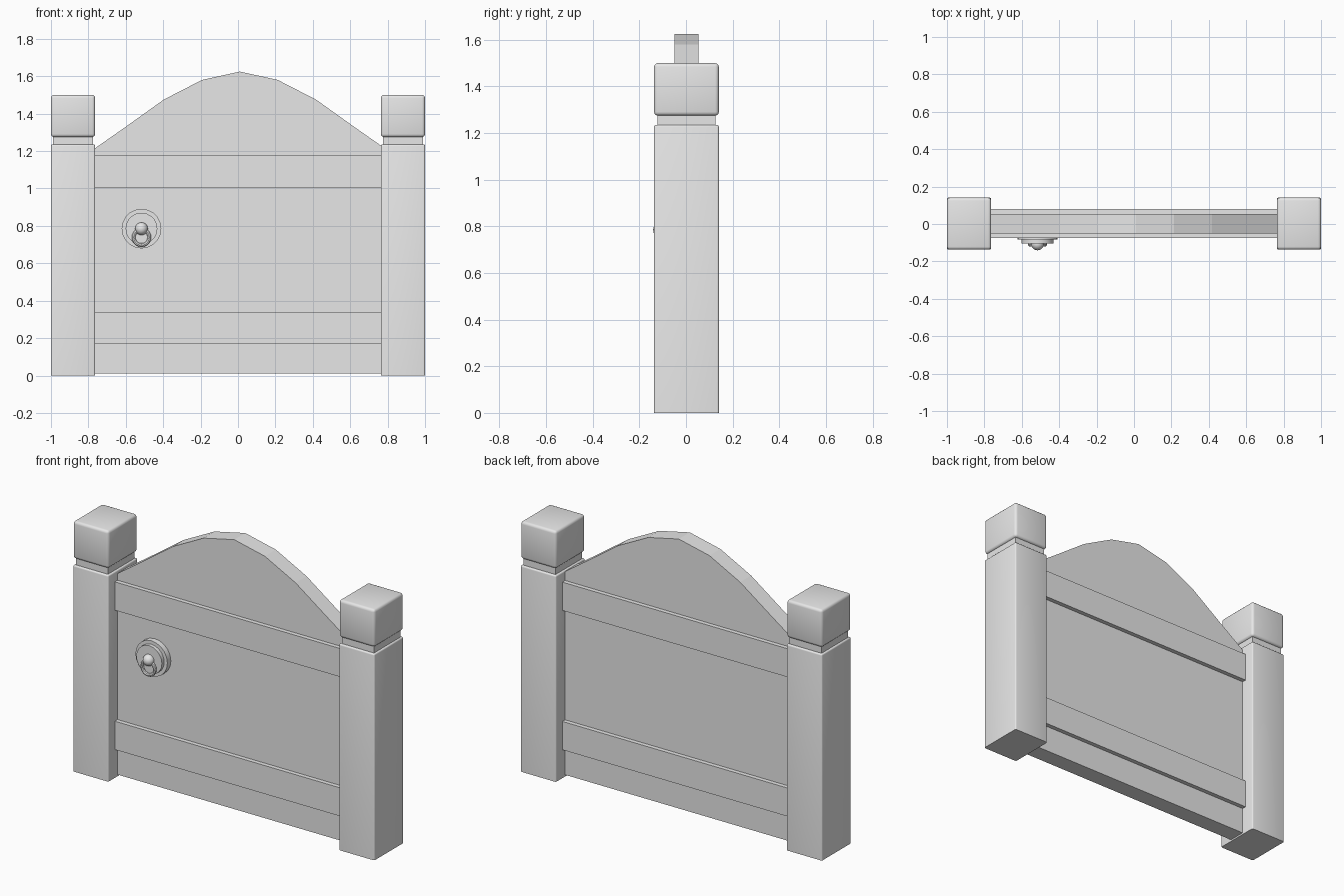
import bpy, bmesh, math
from mathutils import Matrix, Vector

cube = bpy.data.objects.get("Cube")
if cube:
    bpy.data.objects.remove(cube, do_unlink=True)

grey = bpy.data.materials.new("plain grey")
grey.use_nodes = True
grey.diffuse_color = (0.8, 0.8, 0.8, 1)
grey.node_tree.nodes["Principled BSDF"].inputs["Base Color"].default_value = (0.8, 0.8, 0.8, 1)

MID_Y = 0.002          # depth centre of the gate
KNOB_X, KNOB_Z = -0.516, 0.785


def finish(name, bm, smooth=False):
    bmesh.ops.recalc_face_normals(bm, faces=bm.faces)
    mesh = bpy.data.meshes.new(name)
    bm.to_mesh(mesh)
    bm.free()
    mesh.materials.append(grey)
    obj = bpy.data.objects.new(name, mesh)
    bpy.context.collection.objects.link(obj)
    if smooth:
        bpy.ops.object.select_all(action="DESELECT")
        obj.select_set(True)
        bpy.context.view_layer.objects.active = obj
        bpy.ops.object.shade_smooth_by_angle(angle=math.radians(35))
    return obj


def box(name, x, width, depth, z0, z1, bevel=0.0, keep_base=False):
    """Box centred on the gate depth, optionally with rounded edges."""
    bm = bmesh.new()
    bmesh.ops.create_cube(bm, size=1, matrix=Matrix.Translation((x, MID_Y, (z0 + z1) / 2))
                          @ Matrix.Diagonal((width, depth, z1 - z0, 1)))
    if bevel:
        edges = [e for e in bm.edges
                 if not (keep_base and all(v.co.z < z0 + 0.01 for v in e.verts))]
        bmesh.ops.bevel(bm, geom=edges, offset=bevel, segments=3, profile=0.5, affect="EDGES")
    return finish(name, bm, smooth=bevel > 0)


def disc(name, radius, y_back, y_front, sides=20):
    """Round plate facing the front."""
    bm = bmesh.new()
    place = (Matrix.Translation((KNOB_X, (y_back + y_front) / 2, KNOB_Z))
             @ Matrix.Rotation(math.pi / 2, 4, "X"))
    bmesh.ops.create_cone(bm, cap_ends=True, segments=sides, radius1=radius, radius2=radius,
                          depth=y_back - y_front, matrix=place)
    return finish(name, bm, smooth=True)


# Posts with neck and cap
for side, x in (("left", 0.882), ("right", -0.882)):
    box(side + "_post", x, 0.236, 0.278, 0, 1.235, 0.008, keep_base=True)
    box(side + "_post_neck", x, 0.212, 0.25, 1.22, 1.29)
    box(side + "_post_cap", x, 0.236, 0.278, 1.275, 1.5, 0.016)

# Arched door panel
half = [(0.81, 1.19), (0.61, 1.33), (0.407, 1.475), (0.203, 1.58)]
arch = half + [(0, 1.625)] + [(-x, z) for x, z in reversed(half)]
outline = [(-0.81, 0.01), (0.81, 0.01)] + arch
bm = bmesh.new()
verts = [bm.verts.new((x + 0.01, MID_Y - 0.052, z)) for x, z in outline]
face = bm.faces.new(verts)
extruded = bmesh.ops.extrude_face_region(bm, geom=[face])["geom"]
bmesh.ops.translate(bm, vec=(0, 0.104, 0),
                    verts=[g for g in extruded if isinstance(g, bmesh.types.BMVert)])
finish("arched_panel", bm)

# Cross rails, standing proud on both sides
box("lower_rail", 0, 1.6, 0.156, 0.17, 0.34)
box("upper_rail", 0, 1.6, 0.156, 1.005, 1.175)

# Handle: back plate, boss, hanging ring and ball
disc("handle_plate", 0.106, -0.045, -0.083)
disc("handle_boss", 0.085, -0.08, -0.105)

bm = bmesh.new()
bmesh.ops.create_uvsphere(bm, u_segments=16, v_segments=10, radius=0.034,
                          matrix=Matrix.Translation((KNOB_X, -0.107, KNOB_Z)))
finish("handle_ball", bm, smooth=True)

bm = bmesh.new()
rows = []
for i in range(20):
    turn = Matrix.Rotation(math.tau * i / 20, 4, "Y")
    row = []
    for k in range(8):
        a = math.tau * k / 8
        p = turn @ Vector((0.042 + 0.01 * math.cos(a), 0.01 * math.sin(a), 0))
        row.append(bm.verts.new(p + Vector((KNOB_X, -0.11, KNOB_Z - 0.046))))
    rows.append(row)
for i in range(20):
    for k in range(8):
        a, b = rows[i], rows[(i + 1) % 20]
        bm.faces.new((a[k], a[(k + 1) % 8], b[(k + 1) % 8], b[k]))
finish("handle_ring", bm, smooth=True)
